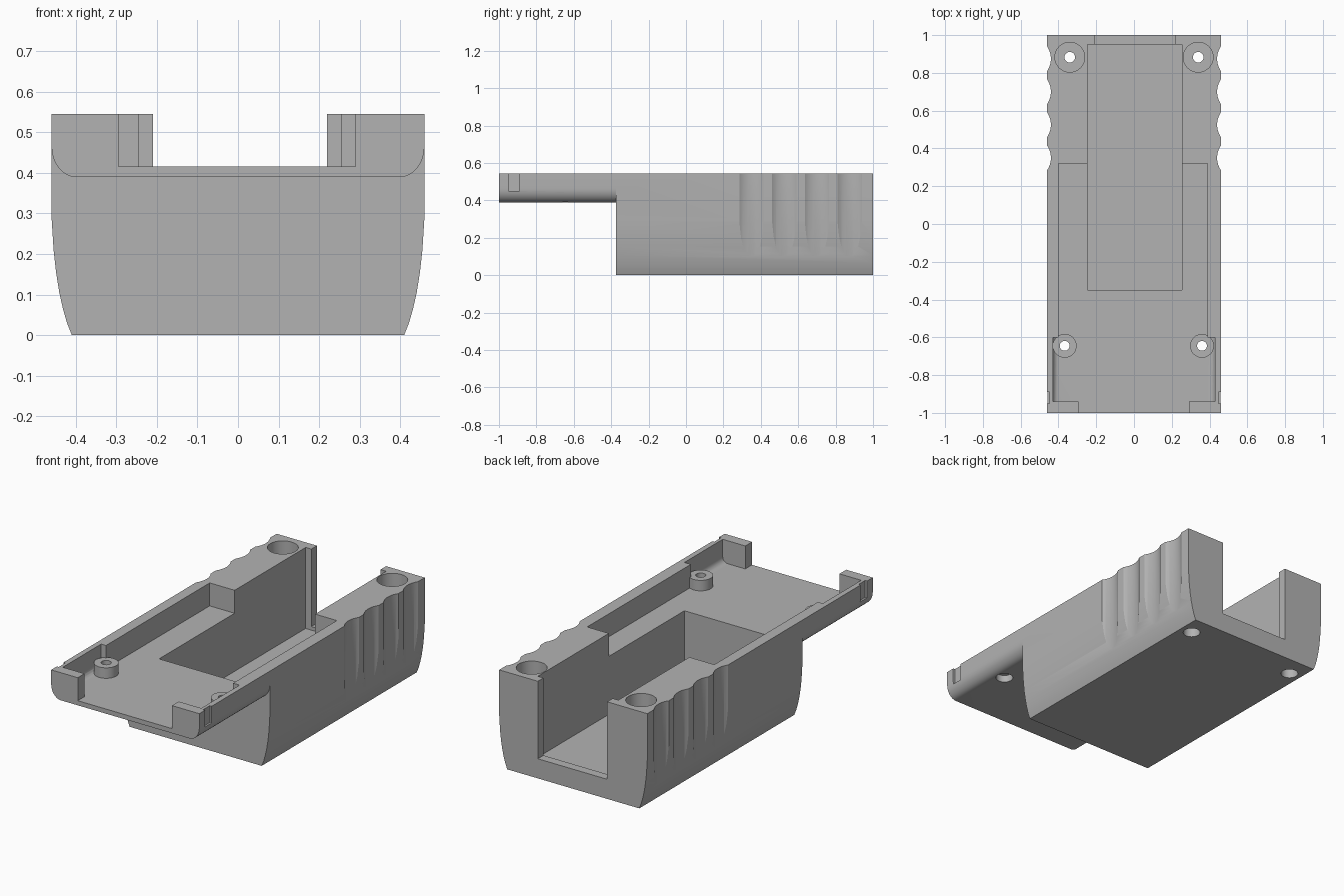
import bpy, bmesh, math
from mathutils import Matrix

cube = bpy.data.objects.get("Cube")
if cube:
    bpy.data.objects.remove(cube, do_unlink=True)

TOP, FLOOR, HALF = 0.545, 0.416, 0.46
grey = bpy.data.materials.new("plain grey plastic")
grey.use_nodes = True
colour = (0.45, 0.45, 0.45, 1)
grey.diffuse_color = colour
grey.node_tree.nodes["Principled BSDF"].inputs["Base Color"].default_value = colour


def finish(name, bm):
    bmesh.ops.recalc_face_normals(bm, faces=bm.faces)
    mesh = bpy.data.meshes.new(name)
    bm.to_mesh(mesh)
    bm.free()
    mesh.materials.append(grey)
    obj = bpy.data.objects.new(name, mesh)
    bpy.context.collection.objects.link(obj)
    return obj


def box(name, x0, x1, y0, y1, z0, z1):
    return extrude(name, [(x0, z0), (x1, z0), (x1, z1), (x0, z1)], y0, y1)


def extrude(name, profile, y0, y1):
    """Run an x-z outline along y."""
    bm = bmesh.new()
    face = bm.faces.new([bm.verts.new((x, y0, z)) for x, z in profile])
    out = bmesh.ops.extrude_face_region(bm, geom=[face])
    moved = [v for v in out["geom"] if isinstance(v, bmesh.types.BMVert)]
    bmesh.ops.translate(bm, verts=moved, vec=(0, y1 - y0, 0))
    return finish(name, bm)


def cylinder(name, x, y, z0, z1, r, n=40):
    bm = bmesh.new()
    bmesh.ops.create_cone(bm, cap_ends=True, segments=n, radius1=r, radius2=r, depth=z1 - z0,
                          matrix=Matrix.Translation((x, y, (z0 + z1) / 2)))
    return finish(name, bm)


def combine(target, tool, operation="DIFFERENCE"):
    """Apply a boolean and remove the helper."""
    tool.hide_render = True
    mod = target.modifiers.new("combine", "BOOLEAN")
    mod.operation, mod.solver, mod.object = operation, "EXACT", tool
    bpy.context.view_layer.update()
    graph = bpy.context.evaluated_depsgraph_get()
    mesh = bpy.data.meshes.new_from_object(target.evaluated_get(graph))
    target.modifiers.clear()
    target.data = mesh
    bpy.data.objects.remove(tool, do_unlink=True)


def mirrored(half):
    return half + [(-x, z) for x, z in reversed(half)]


# Outer shell: flat bottom with curved flanks
flank = [(0.41, 0), (0.422, 0.03), (0.432, 0.065), (0.441, 0.105), (0.449, 0.155),
         (0.455, 0.21), (HALF, 0.29), (HALF, TOP)]
case = extrude("case_shell", mirrored(flank), -1, 1)

# Clear the space below the thin front shelf, leaving its rounded edges
shelf = [(0.6, -0.1), (0.6, 0.465)]
for i in range(9):
    a = math.radians(90 * i / 8)
    shelf.append((0.4 + 0.06 * math.cos(a), 0.465 - 0.075 * math.sin(a)))
combine(case, extrude("shelf_cutter", mirrored(shelf), -1.2, -0.375))

# Shallow tray and its wider front end with filleted floor
combine(case, box("tray_cutter", -0.40, 0.39, -0.94, 0.32, FLOOR, 0.7))
fillet = [(0.43, 0.7)]
for i in range(5):
    a = math.radians(90 * i / 4)
    fillet.append((0.4 + 0.03 * math.cos(a), FLOOR + 0.03 * (1 - math.sin(a))))
combine(case, extrude("wide_tray_cutter", mirrored(fillet), -0.94, -0.6))

# Deep pocket, rear opening and front opening
combine(case, box("pocket_cutter", -0.245, 0.255, -0.35, 0.95, 0.09, 0.7))
combine(case, box("rear_opening_cutter", -0.21, 0.22, 0.9, 1.2, 0.11, 0.7))
combine(case, box("front_opening_cutter", -0.295, 0.29, -1.2, -0.9, FLOOR, 0.7))

# Finger grooves and small side notches
for side in (-1, 1):
    for i in range(4):
        groove = cylinder("groove_cutter", side * 0.556, 0.35 + i * 0.175, -0.1, 0.7, 0.116, 64)
        combine(case, groove)
    x0, x1 = sorted((side * 0.448, side * 0.6))
    combine(case, box("notch_cutter", x0, x1, -0.95, -0.89, 0.45, 0.7))

# Front screw bosses with through holes
for x in (-0.367, 0.36):
    combine(case, cylinder("boss", x, -0.645, 0.4, 0.475, 0.063), "UNION")
    combine(case, cylinder("boss_hole", x, -0.645, 0.3, 0.7, 0.026))
    combine(case, cylinder("boss_recess", x, -0.645, 0.3, 0.43, 0.045))

# Rear screw wells with through holes
for x in (-0.34, 0.34):
    combine(case, cylinder("screw_well", x, 0.883, 0.2, 0.7, 0.079))
    combine(case, cylinder("screw_hole", x, 0.883, -0.1, 0.7, 0.028))
    combine(case, cylinder("screw_recess", x, 0.883, -0.1, 0.1, 0.045))

bpy.context.view_layer.objects.active = case
case.select_set(True)
bpy.ops.object.shade_smooth_by_angle(angle=math.radians(25))
